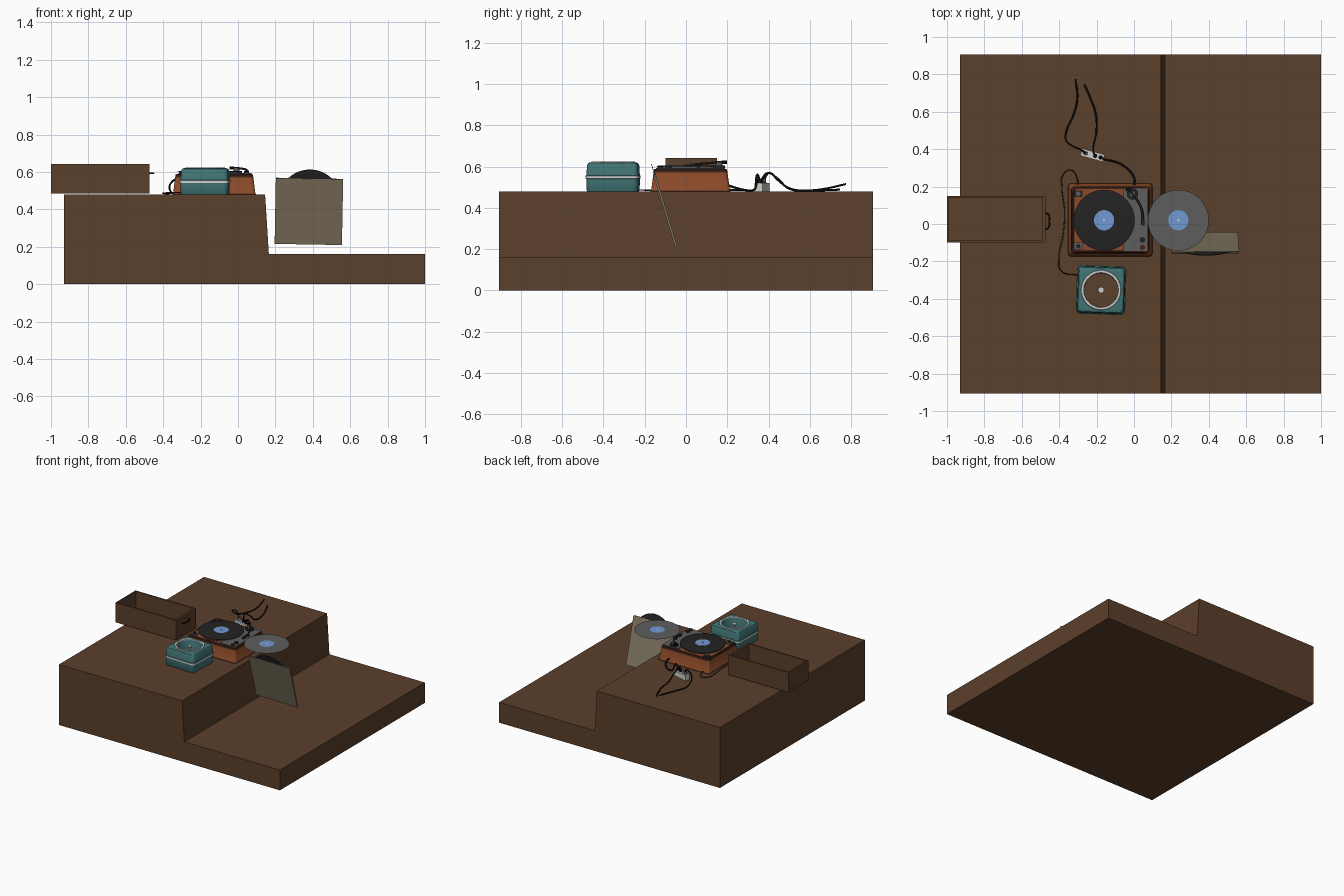
import bpy, bmesh, math
from mathutils import Vector, Matrix

if "Cube" in bpy.data.objects:
    bpy.data.objects.remove(bpy.data.objects["Cube"])

def material(name, r, g, b):
    m = bpy.data.materials.new(name)
    m.diffuse_color = (r, g, b, 1)
    m.use_nodes = True
    m.node_tree.nodes["Principled BSDF"].inputs["Base Color"].default_value = m.diffuse_color
    return m

BROWN = material("table brown", .105, .050, .024)
DARK = material("dark wood", .050, .018, .009)
ORANGE = material("orange wood", .26, .068, .022)
TEAL = material("teal", .052, .175, .175)
WHITE = material("off white", .62, .62, .60)
VINYL = material("vinyl black", .017, .017, .017)
GREY = material("metal grey", .11, .11, .11)
BLUE = material("label blue", .165, .32, .65)
BEIGE = material("sleeve beige", .22, .18, .12)
CABLE = material("cable black", .005, .005, .005)

def finish(name, bm, mats, matrix=None, smooth=True):
    bmesh.ops.recalc_face_normals(bm, faces=bm.faces)
    me = bpy.data.meshes.new(name)
    bm.to_mesh(me)
    bm.free()
    for m in mats:
        me.materials.append(m)
    ob = bpy.data.objects.new(name, me)
    bpy.context.collection.objects.link(ob)
    if matrix:
        ob.matrix_world = matrix
    if smooth:
        bpy.ops.object.select_all(action='DESELECT')
        ob.select_set(True)
        bpy.context.view_layer.objects.active = ob
        bpy.ops.object.shade_smooth_by_angle(angle=math.radians(35))
    return ob

def place(x, y, z, rz=0):
    return Matrix.Translation((x, y, z)) @ Matrix.Rotation(rz, 4, 'Z')

def rounded(w, d, r, z, n=8):
    """Rounded rectangle loop with n points per corner."""
    pts = []
    for c, (sx, sy) in enumerate(((1, 1), (-1, 1), (-1, -1), (1, -1))):
        for i in range(n):
            a = math.pi / 2 * (c + i / (n - 1))
            pts.append((sx * (w / 2 - r) + r * math.cos(a), sy * (d / 2 - r) + r * math.sin(a), z))
    return pts

def circle(r, z, n=32):
    return [(r * math.cos(2 * math.pi * (k + .5) / n), r * math.sin(2 * math.pi * (k + .5) / n), z) for k in range(n)]

def loft(name, loops, mats, ids, matrix, caps=(0, 0)):
    """Skin a stack of loops; ids gives the material of each segment."""
    bm = bmesh.new()
    rings = [[bm.verts.new(p) for p in l] for l in loops]
    for a, b, mi in zip(rings, rings[1:], ids):
        for i in range(len(a)):
            j = (i + 1) % len(a)
            bm.faces.new((a[i], a[j], b[j], b[i])).material_index = mi
    for ring, mi in zip((rings[0], rings[-1]), caps):
        if mi is not None:
            bm.faces.new(ring).material_index = mi
    return finish(name, bm, mats, matrix)

def box(name, loc, size, mat, rz=0):
    bm = bmesh.new()
    bmesh.ops.create_cube(bm, size=1, matrix=Matrix.Diagonal((*size, 1)))
    return finish(name, bm, [mat], place(*loc, rz), False)

def disc(name, loc, r, h, mat, n=32, matrix=None):
    return loft(name, [circle(r, 0, n), circle(r, h, n)], [mat], [0], matrix or place(*loc))

def flat_disc(name, loc, r, mat):
    bm = bmesh.new()
    bmesh.ops.create_circle(bm, cap_ends=True, segments=64, radius=r)
    return finish(name, bm, [mat], place(*loc), False)

def tube(name, pts, r, mat):
    cu = bpy.data.curves.new(name, 'CURVE')
    cu.dimensions = '3D'
    cu.bevel_depth, cu.bevel_resolution, cu.resolution_u = r, 2, 6
    cu.use_fill_caps = True
    s = cu.splines.new('BEZIER')
    s.bezier_points.add(len(pts) - 1)
    for bp, p in zip(s.bezier_points, pts):
        bp.co = p
        bp.handle_left_type = bp.handle_right_type = 'AUTO'
    cu.materials.append(mat)
    ob = bpy.data.objects.new(name, cu)
    bpy.context.collection.objects.link(ob)
    bpy.ops.object.select_all(action='DESELECT')
    ob.select_set(True)
    bpy.context.view_layer.objects.active = ob
    bpy.ops.object.convert(target='MESH')

# stepped table, extruded along y
bm = bmesh.new()
prof = [(-.93, 0), (1, 0), (1, .16), (.165, .16), (.145, .478), (-.93, .478)]
f = bm.faces.new([bm.verts.new((x, -.905, z)) for x, z in prof])
new = bmesh.ops.extrude_face_region(bm, geom=[f])['geom']
bmesh.ops.translate(bm, vec=(0, 1.81, 0), verts=[v for v in new if isinstance(v, bmesh.types.BMVert)])
finish("stepped_table", bm, [BROWN], smooth=False)

# open drawer box with pull handle
box("drawer_floor", (-.737, .025, .490), (.52, .246, .010), BROWN)
for s in (-1, 1):
    box("drawer_side", (-.737, .025 + s * .1195, .563), (.526, .011, .156), BROWN)
box("drawer_back", (-.9945, .025, .563), (.011, .25, .156), BROWN)
box("drawer_front", (-.481, .025, .563), (.016, .25, .156), BROWN)
tube("drawer_handle", [(-.474, -.03, .593), (-.456, -.018, .593), (-.453, .015, .593),
                       (-.456, .048, .593), (-.474, .06, .593)], .005, CABLE)

# turntable plinth with dark rim and recessed orange deck
loft("turntable_plinth",
     [rounded(.450, .390, .015, 0), rounded(.440, .382, .015, .006), rounded(.418, .358, .02, .092),
      rounded(.414, .354, .02, .106), rounded(.404, .344, .02, .110), rounded(.392, .332, .014, .110),
      rounded(.388, .328, .012, .106)],
     [ORANGE, DARK], [1, 0, 1, 1, 1, 0], place(-.127, .022, .478))
PX, PY = -.16, .02
loft("platter", [circle(.148, 0, 64), circle(.155, .006, 64), circle(.155, .015, 64)], [GREY], [0, 0], place(PX, PY, .584))
loft("record", [circle(.163, 0, 64), circle(.163, .003, 64), circle(.155, .005, 64), circle(.062, .005, 64)],
     [VINYL], [0, 0, 0], place(PX, PY, .599))
disc("record_label", (PX, PY, .600), .054, .0045, BLUE, 48)
disc("spindle", (PX, PY, .604), .006, .006, WHITE, 16)

# tonearm deck, pivot, arm and controls
box("tonearm_deck", (.008, .022, .588), (.130, .335, .010), GREY)
disc("tonearm_base", (-.008, .160, .592), .030, .014, VINYL)
disc("tonearm_pivot", (-.008, .160, .606), .017, .017, GREY)
tube("tonearm", [(-.030, .192, .622), (-.008, .160, .621), (.025, .115, .617), (.045, .06, .612), (.047, .02, .608)], .0055, VINYL)
disc("counterweight", (-.033, .185, .613), .013, .016, CABLE, 24)
box("cartridge", (.047, .010, .604), (.018, .036, .012), VINYL, .05)
box("arm_rest", (.045, .060, .599), (.016, .014, .016), VINYL)
for i, y in enumerate((-.085, -.125)):
    disc("control_knob", (.045, y, .592), .014, .012 - .003 * i, (VINYL, DARK)[i], 24)
box("deck_switch", (-.297, -.118, .588), (.046, .036, .009), GREY)
disc("switch_button", (-.297, -.118, .592), .012, .006, VINYL, 20)
box("lamp_plate", (-.298, .162, .587), (.046, .036, .007), VINYL)
disc("lamp_cap", (-.298, .162, .590), .012, .008, GREY, 20)

# grey record floating beside the player, paper thin
flat_disc("spare_record", (.237, .02, .600), .163, GREY)
flat_disc("spare_label", (.237, .02, .6012), .054, BLUE)
flat_disc("spare_centre", (.237, .02, .6022), .006, WHITE)

# leaning sleeve with a record sticking out
tilt = Matrix.Translation((.379, -.101, .389)) @ Matrix.Rotation(.29, 4, 'X') @ Matrix.Rotation(.018, 4, 'Y')
for s in (-1, 1):
    ob = box("sleeve_panel", (0, 0, 0), (.360, .003, .366), BEIGE)
    ob.matrix_world = tilt @ Matrix.Translation((0, s * .004, 0))
for s in (-1, 1):
    ob = box("sleeve_edge", (0, 0, 0), (.004, .006, .366), BEIGE)
    ob.matrix_world = tilt @ Matrix.Translation((s * .178, 0, 0))
ob = box("sleeve_bottom", (0, 0, 0), (.36, .006, .004), BEIGE)
ob.matrix_world = tilt @ Matrix.Translation((0, 0, -.181))
disc("sleeve_record", None, .163, .003, VINYL, 64,
     tilt @ Matrix.Translation((.004, .0015, .070)) @ Matrix.Rotation(math.pi / 2, 4, 'X'))

# teal case: rounded body, white belt, ringed round well through the top
T = place(-.176, -.353, .478, -.035)
loft("teal_case",
     [circle(.09, .001), rounded(.246, .242, .02, 0), rounded(.254, .250, .024, .006), rounded(.256, .252, .024, .062),
      rounded(.264, .260, .026, .064), rounded(.264, .260, .026, .077), rounded(.256, .252, .024, .079),
      rounded(.250, .246, .024, .128), rounded(.240, .236, .024, .138), rounded(.222, .218, .02, .142),
      circle(.107, .142), circle(.105, .146), circle(.093, .146), circle(.091, .142), circle(.09, .001)],
     [TEAL, WHITE], [0, 0, 0, 0, 1, 0, 0, 0, 0, 0, 1, 1, 1, 0], T, (None, None))
disc("case_spindle", (-.176, -.353, .478), .006, .135, WHITE, 16)
disc("case_hub", (-.176, -.353, .608), .016, .008, WHITE, 24)

# thin lead joining player and teal case
tube("side_lead", [(-.30, .205, .49), (-.305, .25, .487), (-.34, .288, .484), (-.378, .265, .484), (-.385, .19, .483),
                   (-.372, .08, .483), (-.378, -.05, .483), (-.402, -.19, .485), (-.390, -.25, .488), (-.30, -.275, .49)], .003, DARK)

# junction block with plugs
B = place(-.222, .368, 0, -.27)
box("junction_block", B @ Vector((0, 0, .500)), (.125, .040, .042), WHITE, -.27)
for i in range(4):
    disc("junction_socket", B @ Vector((-.045 + i * .03, 0, .518)), .010, .008, (GREY, WHITE)[i % 2], 16)
for i, x in enumerate((-.035, .015, .045)):
    disc("plug", B @ Vector((x, 0, .521)), .011, .022, CABLE if i else GREY, 16)

# black power cables
tube("player_cable", [(0, .20, .51), (.003, .24, .497), (-.02, .28, .487), (-.07, .32, .484), (-.12, .338, .50),
                      (-.155, .345, .560), (-.178, .355, .54)], .0055, CABLE)
tube("left_cable", [(-.257, .378, .535), (-.280, .395, .565), (-.325, .415, .565), (-.362, .445, .535), (-.360, .50, .495),
                    (-.325, .58, .484), (-.303, .67, .492), (-.313, .775, .515)], .005, CABLE)
tube("right_cable", [(-.208, .364, .535), (-.218, .395, .568), (-.212, .44, .545), (-.200, .50, .492), (-.207, .60, .484),
                     (-.232, .67, .485), (-.265, .745, .488)], .005, CABLE)
